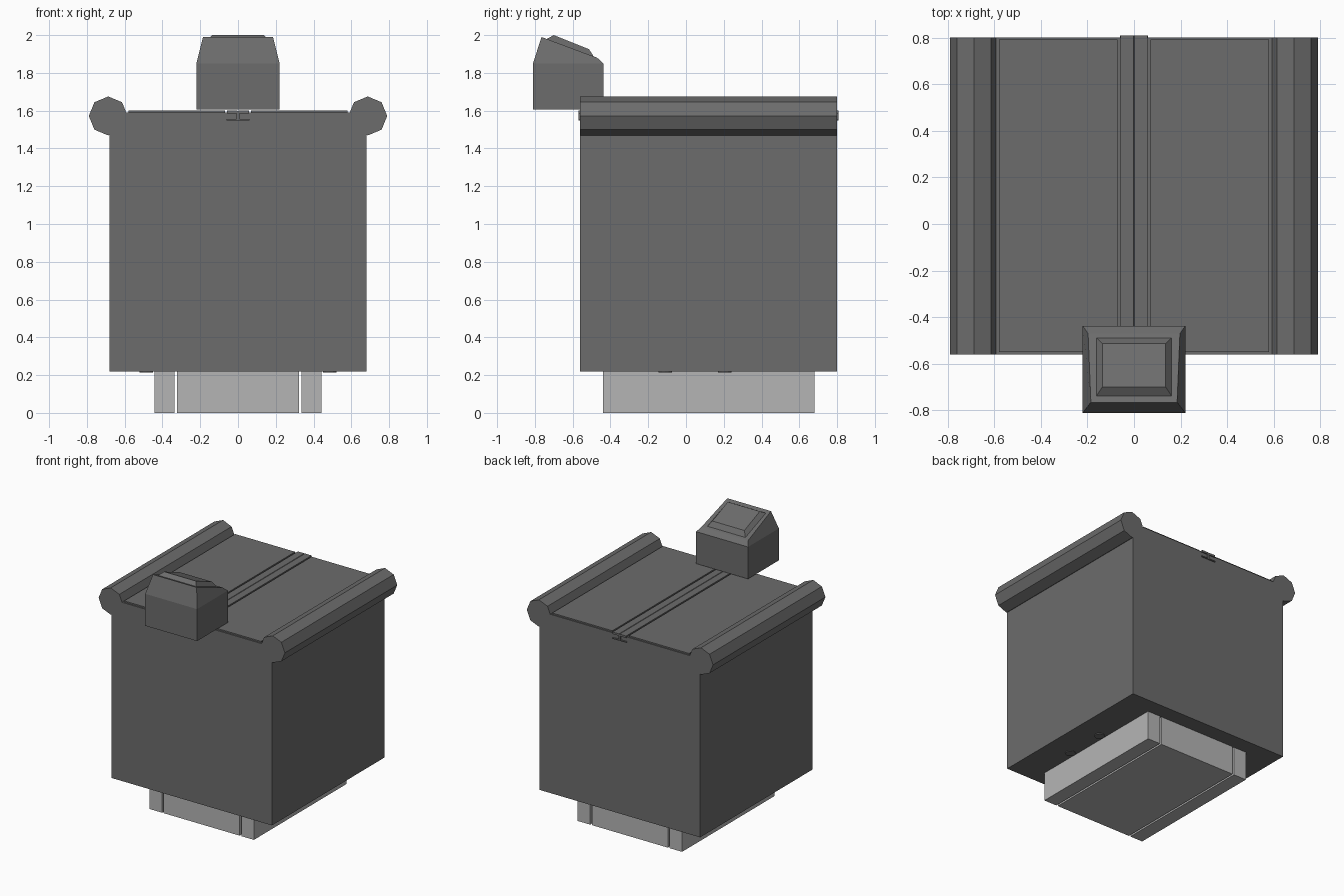
import bpy, bmesh, math

if "Cube" in bpy.data.objects:
    bpy.data.objects.remove(bpy.data.objects["Cube"])


def material(name, v):
    m = bpy.data.materials.new(name)
    m.diffuse_color = (v, v, v, 1)
    m.use_nodes = True
    m.node_tree.nodes["Principled BSDF"].inputs["Base Color"].default_value = m.diffuse_color
    return m


DARK = material("dark grey", 0.15)
LIGHT = material("light grey", 0.46)


def loft(name, rings, mat):
    """Closed solid skinned through rings that share a point count."""
    bm = bmesh.new()
    loops = [[bm.verts.new(p) for p in ring] for ring in rings]
    n = len(loops[0])
    for a, b in zip(loops, loops[1:]):
        for i in range(n):
            j = (i + 1) % n
            bm.faces.new((a[i], a[j], b[j], b[i]))
    bm.faces.new(loops[0][::-1])
    bm.faces.new(loops[-1])
    bmesh.ops.recalc_face_normals(bm, faces=bm.faces[:])
    me = bpy.data.meshes.new(name)
    bm.to_mesh(me)
    bm.free()
    me.materials.append(mat)
    ob = bpy.data.objects.new(name, me)
    bpy.context.collection.objects.link(ob)
    return ob


def rect(hx, y0, y1, z0, z1, cx=0.0):
    """Rectangle in plan, tilted so its height goes from z0 at y0 to z1 at y1."""
    return [(cx - hx, y0, z0), (cx + hx, y0, z0), (cx + hx, y1, z1), (cx - hx, y1, z1)]


def box(name, x0, x1, y0, y1, z0, z1, mat=DARK):
    h, c = (x1 - x0) / 2, (x0 + x1) / 2
    return loft(name, [rect(h, y0, y1, z0, z0, c), rect(h, y0, y1, z1, z1, c)], mat)


def extrude_y(name, profile, y0, y1, mat=DARK):
    return loft(name, [[(x, y, z) for x, z in profile] for y in (y0, y1)], mat)


# Main cabinet
box("cabinet_body", -0.68, 0.68, -0.56, 0.80, 0.22, 1.59)

# Plinth: centre block with a side block across a narrow gap on each side
box("plinth_centre", -0.322, 0.322, -0.44, 0.68, 0, 0.22, LIGHT)

for s, side in ((-1, "left"), (1, "right")):
    xs = sorted((s * 0.336, s * 0.443))
    box("plinth_" + side, *xs, -0.44, 0.68, 0, 0.22, LIGHT)

    # Octagonal bolster along the top edge
    ring = [(s * 0.687 + 0.103 * math.cos(k * math.pi / 4),
             1.572 + 0.103 * math.sin(k * math.pi / 4)) for k in range(8)]
    extrude_y("bolster_" + side, ring, -0.56, 0.80)

    # Thin raised lid panel
    xs = sorted((s * 0.07, s * 0.58))
    box("lid_panel_" + side, *xs, -0.55, 0.792, 1.585, 1.6)

    # Shallow round pads beneath the cabinet
    for y in (-0.11, 0.205):
        disc = [[(s * 0.485 + 0.036 * math.cos(k * math.pi / 6),
                  y + 0.036 * math.sin(k * math.pi / 6), z) for k in range(12)]
                for z in (0.214, 0.222)]
        loft("under_pad_" + side, disc, DARK)

# Centre rail with an I-shaped section
half = [(0.06, 1.548), (0.06, 1.556), (0.008, 1.556),
        (0.008, 1.585), (0.058, 1.585), (0.058, 1.6), (0.003, 1.6)]
notch = [(0.0, 1.596)]
extrude_y("centre_rail", half + notch + [(-x, z) for x, z in reversed(half)], -0.568, 0.808)

# Control head: straight sides, tapered crown with a sloping top
loft("control_head", [
    rect(0.22, -0.81, -0.437, 1.605, 1.605),
    rect(0.22, -0.81, -0.437, 1.85, 1.85),
    [(-0.185, -0.765, 1.99), (0.185, -0.765, 1.99),
     (0.197, -0.47, 1.88), (-0.197, -0.47, 1.88)],
], DARK)

# Raised bevelled plate on the sloping top
loft("head_plate", [
    rect(0.163, -0.74, -0.487, 1.978, 1.884),
    rect(0.136, -0.70, -0.513, 2.0, 1.925),
], DARK)
